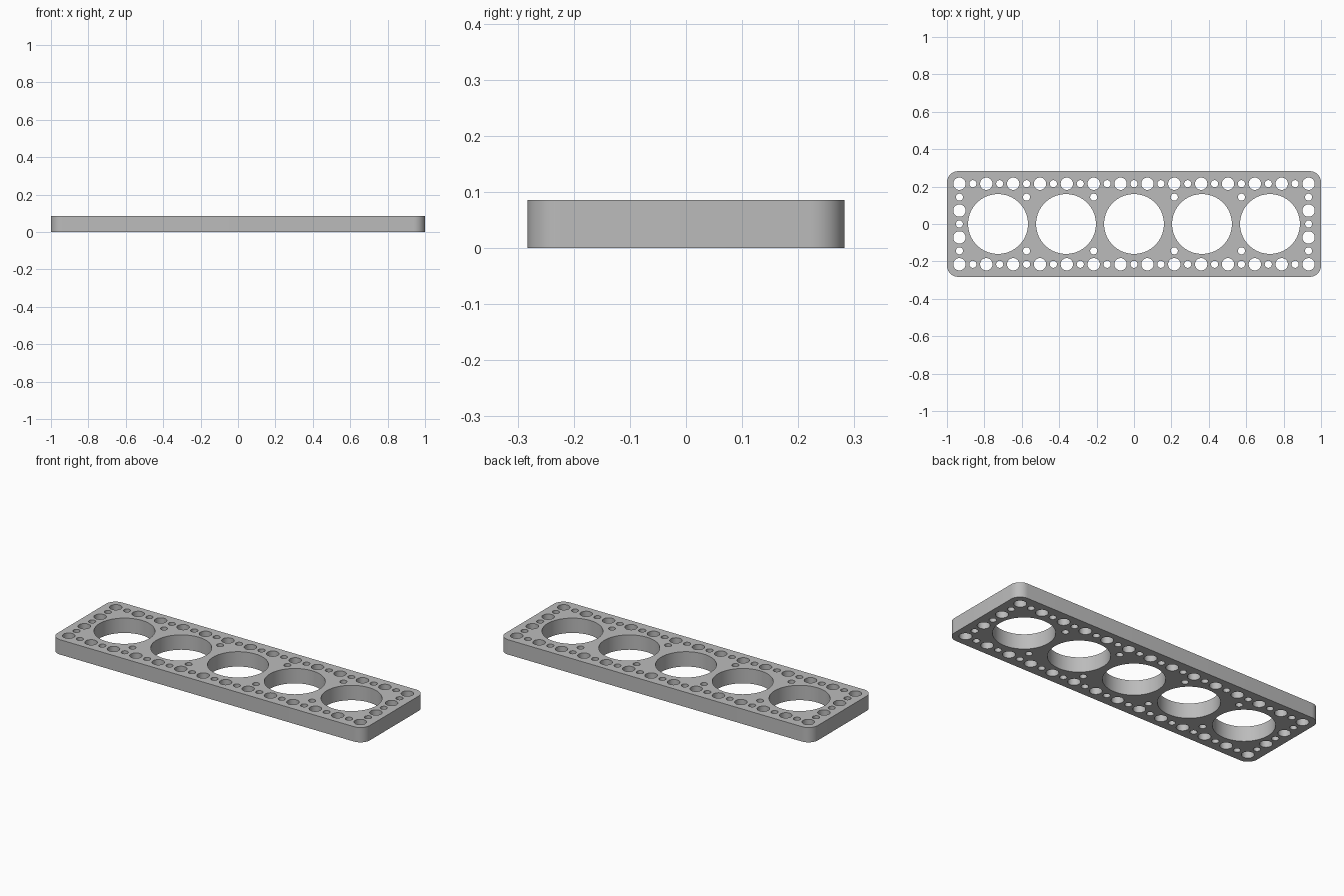
import bpy
from math import cos, sin, pi, radians

if "Cube" in bpy.data.objects:
    bpy.data.objects.remove(bpy.data.objects["Cube"], do_unlink=True)

HALF_X, HALF_Y, HEIGHT, CORNER = 1.0, 0.2825, 0.086, 0.06
PITCH = 0.1436          # spacing of the rim holes
BORE, LARGE, SMALL = 0.16, 0.033, 0.019

grey = bpy.data.materials.new("plain grey")
grey.use_nodes = True
colour = (0.5, 0.5, 0.5, 1)
grey.diffuse_color = colour
grey.node_tree.nodes["Principled BSDF"].inputs["Base Color"].default_value = colour

# Flat outline with holes, extruded to the plate thickness
curve = bpy.data.curves.new("perforated_plate", "CURVE")
curve.dimensions = "2D"
curve.fill_mode = "BOTH"
curve.extrude = HEIGHT / 2


def add_loop(points):
    spline = curve.splines.new("POLY")
    spline.points.add(len(points) - 1)
    for p, (x, y) in zip(spline.points, points):
        p.co = (x, y, 0, 1)
    spline.use_cyclic_u = True


def arc(x, y, radius, start, sweep, steps):
    return [(x + radius * cos(start + sweep * i / steps),
             y + radius * sin(start + sweep * i / steps)) for i in range(steps + 1)]


def hole(x, y, radius, sides=32):
    add_loop(arc(x, y, radius, 0, 2 * pi, sides)[:-1])


# Rounded rectangle
outline = []
for quarter, (sx, sy) in enumerate([(1, 1), (-1, 1), (-1, -1), (1, -1)]):
    outline += arc(sx * (HALF_X - CORNER), sy * (HALF_Y - CORNER), CORNER,
                   quarter * pi / 2, pi / 2, 10)
add_loop(outline)

# Five big bores
for i in range(-2, 3):
    hole(i * 0.3635, 0, BORE, 72)

# Long rim rows: large and small holes alternate
for side in (-1, 1):
    for i in range(-13, 14):
        hole(i * PITCH / 2, side * 1.5 * PITCH, LARGE if i % 2 else SMALL)
    # Short rim columns
    for j in range(-2, 3):
        hole(side * 6.5 * PITCH, j * PITCH / 2, LARGE if j % 2 else SMALL)
    # Small holes between the bores
    for k in (-4, -1.5, 1.5, 4):
        hole(k * PITCH, side * PITCH, SMALL)

plate = bpy.data.objects.new("perforated_plate", curve)
bpy.context.collection.objects.link(plate)
plate.location.z = HEIGHT / 2
curve.materials.append(grey)

# Turn into a welded mesh with smooth hole walls
bpy.ops.object.select_all(action="DESELECT")
plate.select_set(True)
bpy.context.view_layer.objects.active = plate
bpy.ops.object.convert(target="MESH")
weld = plate.modifiers.new("weld", "WELD")
weld.merge_threshold = 0.0001
bpy.ops.object.modifier_apply(modifier=weld.name)
bpy.ops.object.shade_smooth_by_angle(angle=radians(30))
